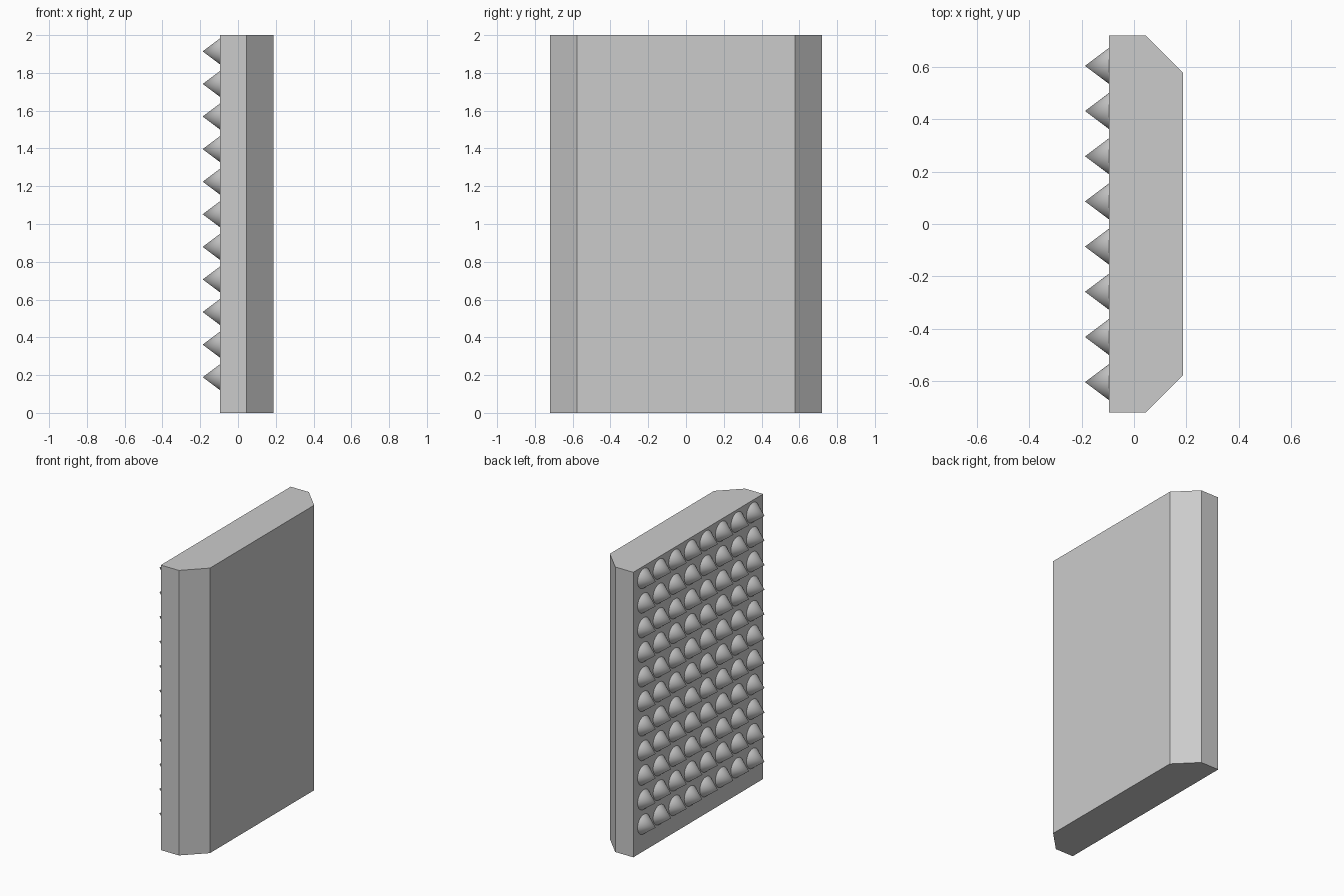
import bpy, bmesh, math
from mathutils import Matrix

if "Cube" in bpy.data.objects:
    bpy.data.objects.remove(bpy.data.objects["Cube"])

BACK, FRONT, TIP = -0.095, 0.187, -0.187
HEIGHT, HALF_W = 2.0, 0.72


def make_object(name, bm):
    bmesh.ops.recalc_face_normals(bm, faces=bm.faces)
    mesh = bpy.data.meshes.new(name)
    bm.to_mesh(mesh)
    bm.free()
    obj = bpy.data.objects.new(name, mesh)
    bpy.context.collection.objects.link(obj)
    return obj


# Slab: chamfered plan profile extruded upward
half = [(BACK, HALF_W), (0.045, HALF_W), (FRONT, 0.578)]
profile = half + [(x, -y) for x, y in reversed(half)]
bm = bmesh.new()
face = bm.faces.new([bm.verts.new((x, y, 0)) for x, y in profile])
ext = bmesh.ops.extrude_face_region(bm, geom=[face])
top = [v for v in ext["geom"] if isinstance(v, bmesh.types.BMVert)]
bmesh.ops.translate(bm, verts=top, vec=(0, 0, HEIGHT))
make_object("slab", bm)

# Spikes: 8 x 11 grid of cones pointing to -x
STEP, RADIUS = 0.1725, 0.069
bm = bmesh.new()
turn = Matrix.Rotation(-math.pi / 2, 4, 'Y')
for row in range(11):
    for col in range(8):
        pos = ((BACK + TIP) / 2, (col - 3.5) * STEP, 0.189 + row * STEP)
        bmesh.ops.create_cone(bm, cap_ends=True, segments=32, radius1=RADIUS,
                              radius2=0, depth=BACK - TIP,
                              matrix=Matrix.Translation(pos) @ turn)
spikes = make_object("spikes", bm)
bpy.context.view_layer.objects.active = spikes
spikes.select_set(True)
bpy.ops.object.shade_smooth_by_angle(angle=math.radians(30))
